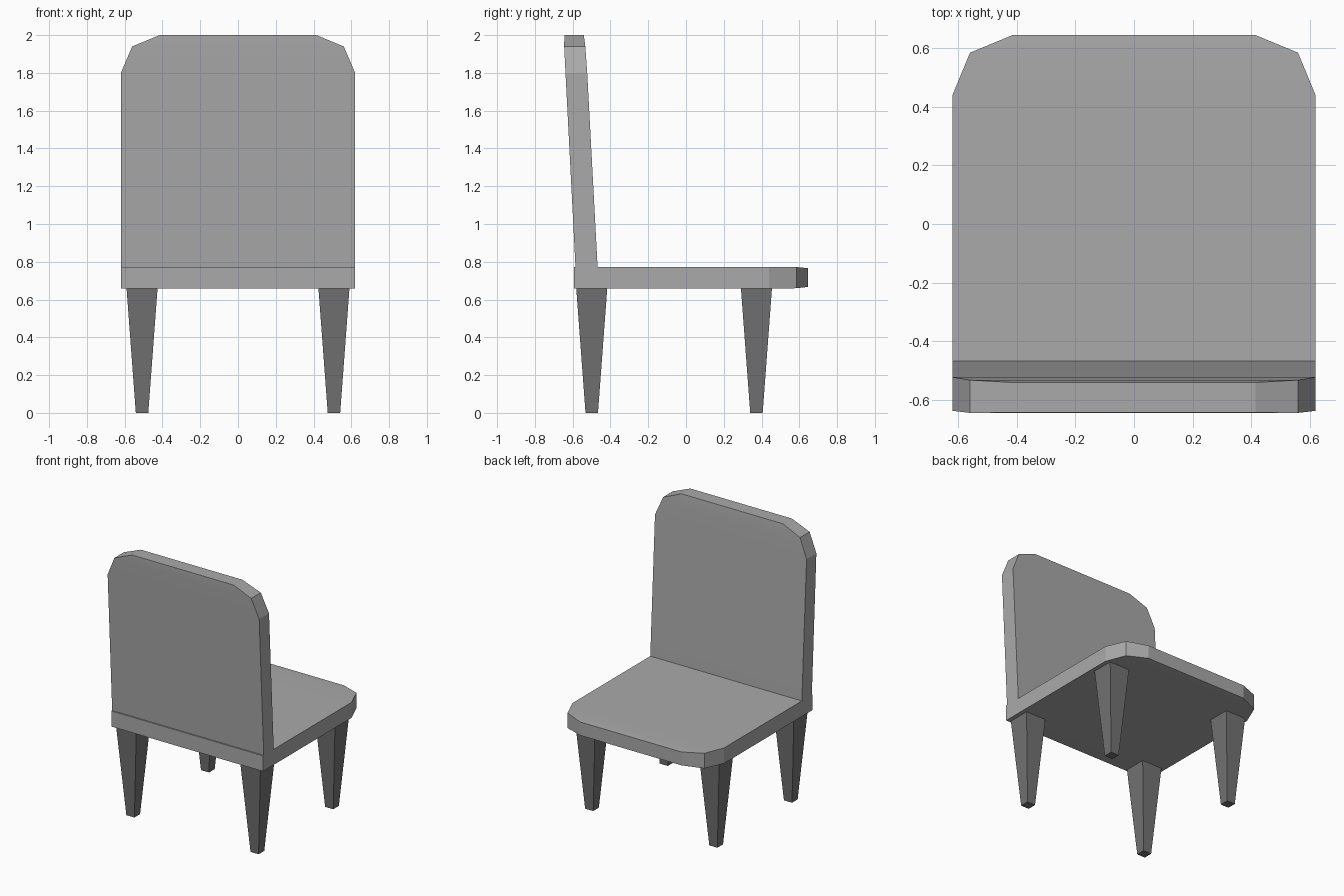
import bpy, bmesh, math

if "Cube" in bpy.data.objects:
    bpy.data.objects.remove(bpy.data.objects["Cube"])


def material(name, grey):
    mat = bpy.data.materials.new(name)
    mat.diffuse_color = (grey, grey, grey, 1)
    mat.use_nodes = True
    mat.node_tree.nodes["Principled BSDF"].inputs["Base Color"].default_value = mat.diffuse_color
    return mat


cushion_grey = material("cushion_grey", 0.4)
leg_grey = material("leg_grey", 0.17)


def loft(name, rings, mat, cap_start=True):
    """Skin a row of four-cornered rings and close the ends."""
    bm = bmesh.new()
    rows = [[bm.verts.new(p) for p in ring] for ring in rings]
    for a, b in zip(rows, rows[1:]):
        for i in range(4):
            j = (i + 1) % 4
            bm.faces.new((a[i], a[j], b[j], b[i]))
    if cap_start:
        bm.faces.new(rows[0][::-1])
    end = bm.faces.new(rows[-1])
    bmesh.ops.recalc_face_normals(bm, faces=bm.faces[:])
    # open shells hang downward, so their end cap must point down
    if not cap_start and end.normal.z > 0:
        bmesh.ops.reverse_faces(bm, faces=bm.faces[:])
    mesh = bpy.data.meshes.new(name)
    bm.to_mesh(mesh)
    bm.free()
    mesh.materials.append(mat)
    obj = bpy.data.objects.new(name, mesh)
    bpy.context.collection.objects.link(obj)
    return obj


def panel(name, rows):
    """Panel symmetric in x; each row is half width plus two (y, z) edge points."""
    rings = [[(-w, *p), (w, *p), (w, *q), (-w, *q)] for w, p, q in rows]
    obj = loft(name, rings, cushion_grey)
    bpy.context.view_layer.objects.active = obj
    obj.select_set(True)
    bpy.ops.object.shade_smooth_by_angle(angle=math.radians(15))
    obj.select_set(False)


# Seat with clipped corners on the +y edge
panel("seat", [
    (0.62, (-0.594, 0.658), (-0.594, 0.773)),
    (0.62, (0.44, 0.658), (0.44, 0.773)),
    (0.56, (0.585, 0.66), (0.585, 0.772)),
    (0.415, (0.645, 0.667), (0.645, 0.766)),
])

# Leaning backrest with clipped top corners
panel("backrest", [
    (0.62, (-0.585, 0.773), (-0.468, 0.773)),
    (0.62, (-0.638, 1.80), (-0.523, 1.80)),
    (0.56, (-0.645, 1.94), (-0.533, 1.94)),
    (0.415, (-0.644, 2.0), (-0.541, 2.0)),
])


# Four tapered square legs
def square(x, y, z, r):
    return [(x - r, y - r, z), (x + r, y - r, z), (x + r, y + r, z), (x - r, y + r, z)]


for y, place in ((-0.499, "backrest_side"), (0.373, "seat_edge")):
    for x, side in ((-0.508, "left"), (0.508, "right")):
        loft(f"{place}_leg_{side}",
             [square(x, y, 0.658, 0.082), square(x, y, 0, 0.033)], leg_grey, cap_start=False)
